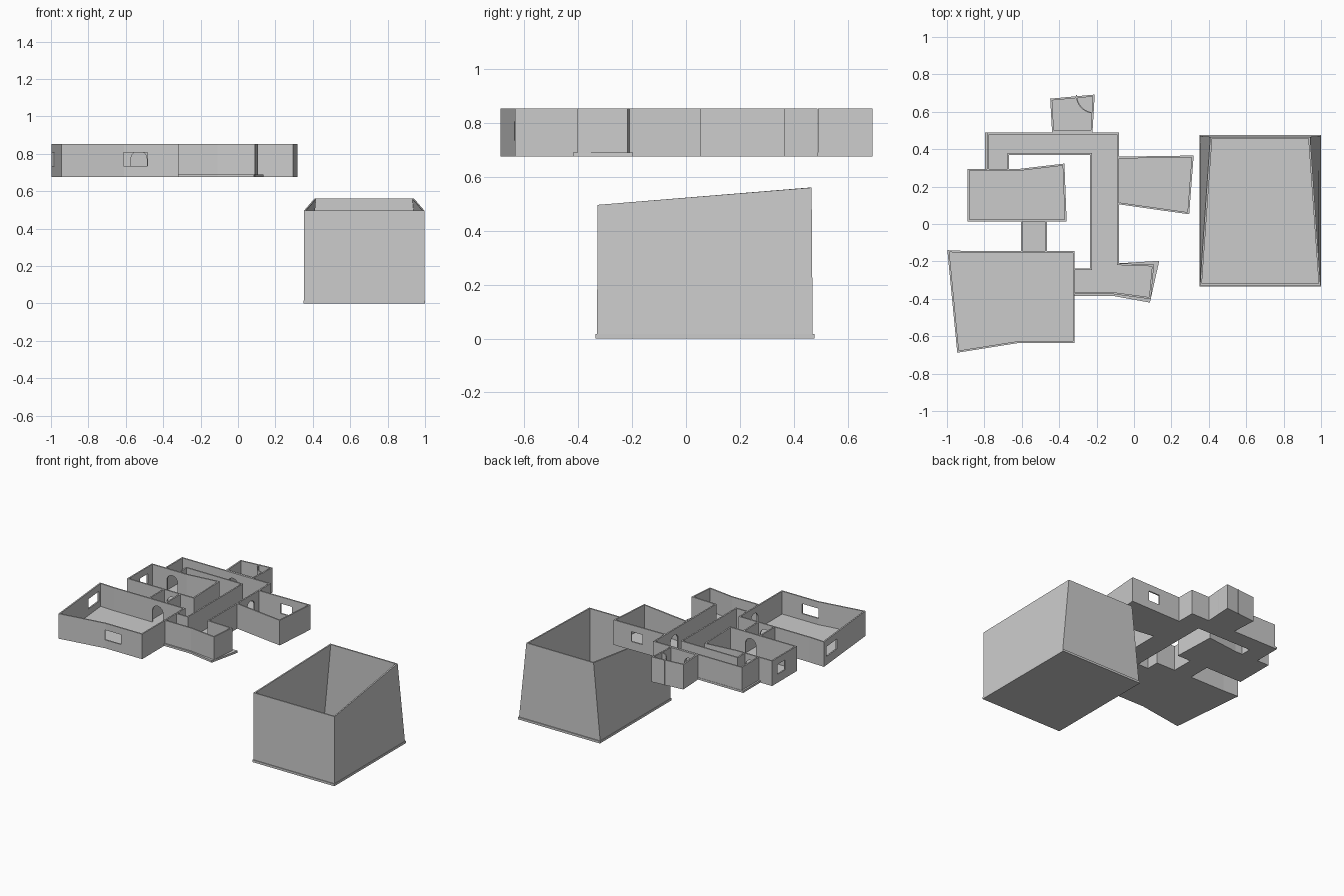
import bpy, bmesh, math
from mathutils import Vector

if "Cube" in bpy.data.objects:
    bpy.data.objects.remove(bpy.data.objects["Cube"])

Z0, ZF, Z1 = 0.675, 0.69, 0.854   # slab bottom, floor level, wall top
T = 0.010                         # wall thickness


def finish(name, bm):
    bmesh.ops.recalc_face_normals(bm, faces=bm.faces)
    me = bpy.data.meshes.new(name)
    bm.to_mesh(me)
    bm.free()
    ob = bpy.data.objects.new(name, me)
    bpy.context.collection.objects.link(ob)
    return ob


def slab(name, pts, z0=Z0, z1=ZF):
    bm = bmesh.new()
    lo = [bm.verts.new((x, y, z0)) for x, y in pts]
    hi = [bm.verts.new((x, y, z1)) for x, y in pts]
    bm.faces.new(lo)
    bm.faces.new(hi)
    for i in range(len(pts)):
        j = (i + 1) % len(pts)
        bm.faces.new((lo[i], lo[j], hi[j], hi[i]))
    return finish(name, bm)


def wall(name, pts, closed=True, t=T):
    """Wall along an anticlockwise path, thickened towards its left side."""
    P = [Vector(p) for p in pts]
    n = len(P)
    inner = []
    for i, p in enumerate(P):
        d0 = p - P[i - 1] if closed or i > 0 else P[1] - p
        d1 = P[(i + 1) % n] - p if closed or i < n - 1 else d0
        n0 = Vector((-d0.y, d0.x)).normalized()
        n1 = Vector((-d1.y, d1.x)).normalized()
        inner.append(p + (n0 + n1) * (t / (1 + n0.dot(n1))))
    bm = bmesh.new()
    rings = []
    for p, q in zip(P, inner):
        rings.append([bm.verts.new((v.x, v.y, z)) for v, z in
                      ((p, Z0), (p, Z1), (q, Z1), (q, Z0))])
    for i in range(n if closed else n - 1):
        a, b = rings[i], rings[(i + 1) % n]
        for k in range(4):
            m = (k + 1) % 4
            bm.faces.new((a[k], b[k], b[m], a[m]))
    if not closed:
        bm.faces.new(rings[0])
        bm.faces.new(rings[-1])
    return finish(name, bm)


def opening(bm, x, y, angle, width, arched):
    """Add a door (arched) or window (square) prism to the cutter."""
    r = width / 2
    if arched:
        zs = 0.815 - r
        prof = [(-r, ZF), (r, ZF)] + [(r * math.cos(a), zs + r * math.sin(a)) for a in
                                      [math.pi * k / 12 for k in range(13)]]
    else:
        prof = [(-r, 0.735), (r, 0.735), (r, 0.806), (-r, 0.806)]
    a = math.radians(angle)
    u, w = Vector((math.cos(a), math.sin(a), 0)), Vector((-math.sin(a), math.cos(a), 0))
    c = Vector((x, y, 0))
    sides = [[bm.verts.new(c + u * s + w * d + Vector((0, 0, z))) for s, z in prof]
             for d in (-0.022, 0.022)]
    bm.faces.new(sides[0])
    bm.faces.new(sides[1])
    for i in range(len(prof)):
        j = (i + 1) % len(prof)
        bm.faces.new((sides[0][i], sides[0][j], sides[1][j], sides[1][i]))


# Outlines of closed rooms, anticlockwise
hall = [(-0.998, -0.14), (-0.945, -0.688), (-0.61, -0.635), (-0.317, -0.635),
        (-0.317, -0.145), (-0.88, -0.145)]
mid = [(-0.89, 0.295), (-0.89, 0.013), (-0.36, 0.013), (-0.372, 0.323), (-0.61, 0.295)]
back = [(-0.448, 0.67), (-0.438, 0.49), (-0.222, 0.49), (-0.21, 0.692)]
east = [(-0.08, 0.105), (0.295, 0.052), (0.319, 0.366), (-0.08, 0.36)]

# Floors
for name, pts in (("hall", hall), ("middle_room", mid), ("back_room", back),
                  ("east_room", east)):
    slab(name + "_floor", pts)
slab("passage_floor", [(-0.605, -0.145), (-0.465, -0.145), (-0.465, 0.013), (-0.605, 0.013)])
slab("corridor_floor", [(-0.317, -0.385), (-0.11, -0.385), (0.085, -0.42), (0.135, -0.197),
                        (-0.08, -0.21), (-0.08, 0.49), (-0.797, 0.49), (-0.797, 0.295),
                        (-0.667, 0.295), (-0.667, 0.37), (-0.235, 0.37), (-0.235, -0.247),
                        (-0.317, -0.247)])

# Walls
arc = [(-0.211 + 0.1 * math.cos(a), 0.69 + 0.1 * math.sin(a)) for a in
       [math.radians(181 + 87 * k / 10) for k in range(11)]]
walls = [
    wall("hall_wall", hall), wall("middle_room_wall", mid), wall("back_room_wall", back),
    wall("east_room_wall", east, closed=False),
    wall("passage_wall_left", [(-0.605, 0.013), (-0.605, -0.145)], False),
    wall("passage_wall_right", [(-0.465, -0.145), (-0.465, 0.013)], False),
    wall("corridor_outer_wall", [(-0.317, -0.375), (-0.11, -0.375), (0.09, -0.402),
                                 (0.107, -0.217), (-0.08, -0.21), (-0.08, 0.488),
                                 (-0.785, 0.488), (-0.785, 0.295)], False),
    wall("corridor_inner_wall", [(-0.667, 0.295), (-0.667, 0.37), (-0.235, 0.37),
                                 (-0.235, -0.237), (-0.317, -0.237)], False),
    wall("corner_curved_wall", arc, False, 0.006),
]

# Doors and windows
bm = bmesh.new()
for x, y, ang, w, arched in (
        (-0.53, -0.15, 0, 0.085, True), (-0.53, 0.018, 0, 0.085, True),
        (-0.722, 0.29, 0, 0.085, True), (-0.375, 0.49, 0, 0.075, True),
        (-0.085, 0.26, 90, 0.085, True), (-0.322, -0.31, 90, 0.08, True),
        (-0.28, 0.62, 135, 0.06, True),
        (-0.548, -0.63, 0, 0.13, False), (-0.985, -0.24, 95.5, 0.14, False),
        (-0.885, 0.19, 90, 0.09, False), (0.135, 0.36, 0.7, 0.09, False)):
    opening(bm, x, y, ang, w, arched)
cutter = finish("openings_cutter", bm)
cutter.hide_render = True
for ob in walls:
    m = ob.modifiers.new("openings", 'BOOLEAN')
    m.operation, m.solver, m.object = 'DIFFERENCE', 'EXACT', cutter
bpy.context.view_layer.update()
dg = bpy.context.evaluated_depsgraph_get()
cut = [bpy.data.meshes.new_from_object(ob.evaluated_get(dg)) for ob in walls]
for ob, me in zip(walls, cut):
    ob.modifiers.clear()
    ob.data = me
bpy.data.objects.remove(cutter)

# Large open room with side walls leaning in towards the back
slab("large_room_floor", [(0.35, -0.335), (1, -0.335), (1, 0.477), (0.35, 0.477)], 0, 0.016)
bm = bmesh.new()
lo = [(0.353, -0.33), (0.997, -0.33), (0.997, 0.47), (0.353, 0.47)]
hi = [(0.353, -0.328, 0.496), (0.997, -0.328, 0.496), (0.942, 0.466, 0.56), (0.408, 0.466, 0.56)]
rings = []
for k, (b, t) in enumerate(zip(lo, hi)):
    ix, iy = (0.01 if k in (0, 3) else -0.01), (0.01 if k < 2 else -0.01)
    co = ((b[0], b[1], 0.016), t, (t[0] + ix, t[1] + iy, t[2]), (b[0] + ix, b[1] + iy, 0.016))
    rings.append([bm.verts.new(c) for c in co])
for i in range(4):
    a, b = rings[i], rings[(i + 1) % 4]
    for k in range(4):
        m = (k + 1) % 4
        bm.faces.new((a[k], b[k], b[m], a[m]))
finish("large_room_wall", bm)
